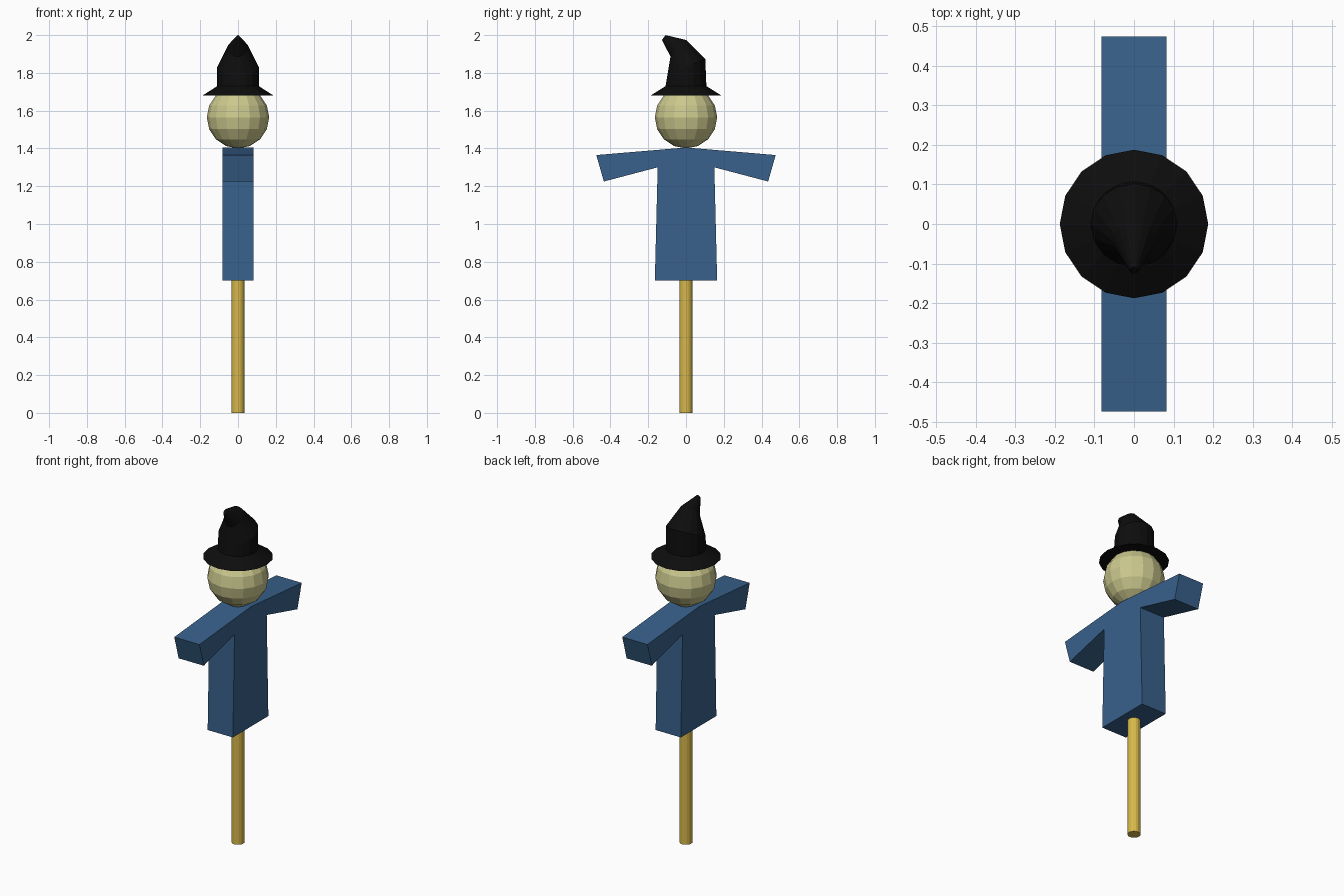
import bpy, bmesh
from math import sin, cos, pi

if "Cube" in bpy.data.objects:
    bpy.data.objects.remove(bpy.data.objects["Cube"])


def finish(name, bm, color):
    bmesh.ops.recalc_face_normals(bm, faces=bm.faces)
    mesh = bpy.data.meshes.new(name)
    bm.to_mesh(mesh)
    bm.free()
    mat = bpy.data.materials.new(name + "_color")
    mat.diffuse_color = (*color, 1)
    mat.use_nodes = True
    mat.node_tree.nodes["Principled BSDF"].inputs["Base Color"].default_value = mat.diffuse_color
    mesh.materials.append(mat)
    obj = bpy.data.objects.new(name, mesh)
    bpy.context.collection.objects.link(obj)
    return obj


def loft(name, rings, sides, color):
    """Skin rings given as (centre y, centre z, x radius, y radius, tilt in z)."""
    bm = bmesh.new()
    loops = []
    for cy, cz, rx, ry, tilt in rings:
        angles = [2 * pi * i / sides for i in range(sides)]
        loops.append([bm.verts.new((rx * cos(a), cy + ry * sin(a), cz + tilt * sin(a)))
                      for a in angles])
    for low, high in zip(loops, loops[1:]):
        for i in range(sides):
            j = (i + 1) % sides
            bm.faces.new((low[i], low[j], high[j], high[i]))
    bm.faces.new(loops[0])
    bm.faces.new(loops[-1])
    return finish(name, bm, color)


# Wooden pole
loft("pole", [(0, 0, 0.035, 0.035, 0), (0, 0.72, 0.035, 0.035, 0)], 16, (0.68, 0.48, 0.07))

# Shirt: mirrored side profile, extruded across x
half = [(0.165, 0.70), (0.15, 1.30), (0.435, 1.225), (0.475, 1.365)]
profile = half + [(0, 1.405)] + [(-y, z) for y, z in reversed(half)]
bm = bmesh.new()
face = bm.faces.new([bm.verts.new((-0.082, y, z)) for y, z in profile])
extruded = bmesh.ops.extrude_face_region(bm, geom=[face], use_keep_orig=True)
moved = [v for v in extruded["geom"] if isinstance(v, bmesh.types.BMVert)]
bmesh.ops.translate(bm, verts=moved, vec=(0.164, 0, 0))
finish("shirt", bm, (0.04, 0.12, 0.26))

# Head
bm = bmesh.new()
bmesh.ops.create_uvsphere(bm, u_segments=16, v_segments=8, radius=0.165)
bmesh.ops.translate(bm, verts=bm.verts, vec=(0, 0, 1.565))
finish("head", bm, (0.60, 0.58, 0.27))

# Pointed hat: brim, crown and a bent tip leaning forward
loft("hat", [
    (0, 1.68, 0.188, 0.188, 0),
    (0, 1.73, 0.110, 0.108, 0),
    (0.002, 1.832, 0.110, 0.100, 0.042),
    (-0.04, 1.93, 0.056, 0.042, 0.044),
    (-0.118, 1.987, 0.010, 0.009, 0.013),
], 16, (0.004, 0.004, 0.004))
